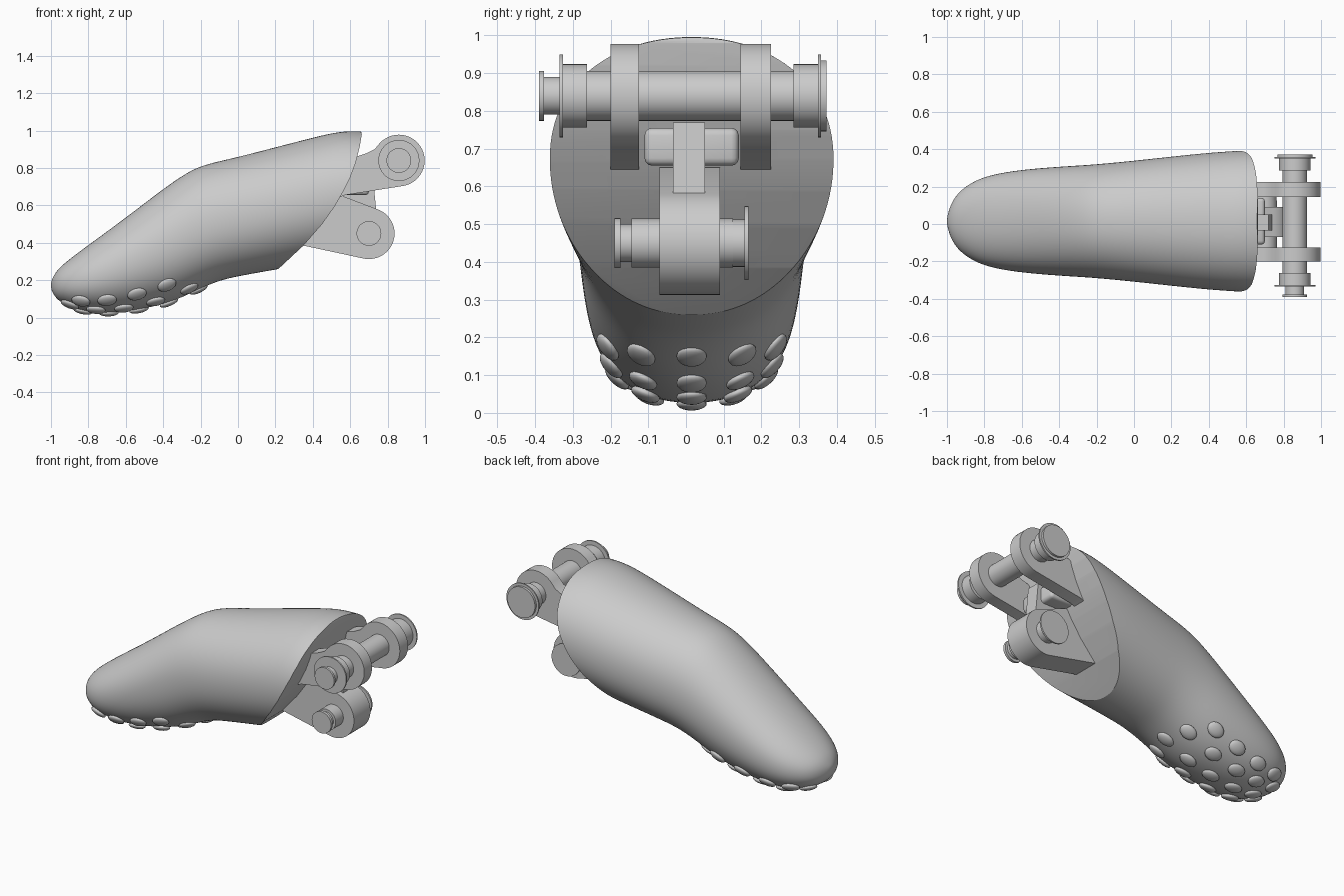
import bpy, bmesh, math
from mathutils import Vector, Matrix

if "Cube" in bpy.data.objects:
    bpy.data.objects.remove(bpy.data.objects["Cube"], do_unlink=True)

grey = bpy.data.materials.new("plain grey")
grey.use_nodes = True
grey.diffuse_color = (0.6, 0.6, 0.6, 1)
grey.node_tree.nodes["Principled BSDF"].inputs["Base Color"].default_value = (0.6, 0.6, 0.6, 1)

MID = 0.015  # centre line of the body in y


def finish(name, bm, angle=35):
    bmesh.ops.recalc_face_normals(bm, faces=bm.faces)
    mesh = bpy.data.meshes.new(name)
    bm.to_mesh(mesh)
    bm.free()
    obj = bpy.data.objects.new(name, mesh)
    bpy.context.collection.objects.link(obj)
    mesh.materials.append(grey)
    smooth(obj, angle)
    return obj


def smooth(obj, angle):
    bpy.ops.object.select_all(action='DESELECT')
    obj.select_set(True)
    bpy.context.view_layer.objects.active = obj
    bpy.ops.object.shade_smooth_by_angle(angle=math.radians(angle))


def extrude_profile(name, points, y0, y1, bevel=0):
    """Prism from an outline in the xz plane."""
    bm = bmesh.new()
    face = bm.faces.new([bm.verts.new((x, y0, z)) for x, z in points])
    res = bmesh.ops.extrude_face_region(bm, geom=[face])
    moved = [g for g in res["geom"] if isinstance(g, bmesh.types.BMVert)]
    bmesh.ops.translate(bm, verts=moved, vec=(0, y1 - y0, 0))
    if bevel:
        bmesh.ops.bevel(bm, geom=bm.edges[:], offset=bevel, segments=3,
                        profile=0.5, affect='EDGES')
    return finish(name, bm)


def arc(cx, cz, r, a0, a1, n=28):
    steps = [math.radians(a0 + (a1 - a0) * i / n) for i in range(n + 1)]
    return [(cx + r * math.cos(a), cz + r * math.sin(a)) for a in steps]


def turned_pin(name, cx, cz, steps, n=40):
    """Stepped round pin along y; steps are (y start, y end, radius)."""
    bm = bmesh.new()
    for y0, y1, r in steps:
        place = Matrix.Translation((cx, (y0 + y1) / 2, cz)) @ Matrix.Rotation(math.pi / 2, 4, 'X')
        bmesh.ops.create_cone(bm, cap_ends=True, segments=n, radius1=r, radius2=r,
                              depth=y1 - y0, matrix=place)
    return finish(name, bm)


# Body stations: x, bottom, top, half width
stations = [
    (-1.0, .155, .19, .015), (-.99, .13, .215, .06), (-.97, .1, .25, .11),
    (-.93, .07, .29, .165), (-.85, .04, .352, .22), (-.75, .022, .425, .253),
    (-.6, .028, .535, .277), (-.4, .067, .69, .293), (-.28, .115, .773, .3),
    (-.2, .155, .812, .306), (-.1, .197, .838, .315), (0, .22, .86, .325),
    (.2, .255, .912, .347), (.4, .29, .964, .368), (.55, .32, 1.0, .378),
    (.66, .34, .998, .384), (.85, .37, .985, .39)]


def body_point(x, phi):
    """Point on the body skin; phi is measured from straight down."""
    for a, b in zip(stations, stations[1:]):
        if x <= b[0]:
            break
    t = (x - a[0]) / (b[0] - a[0])
    low, high, wide = (a[i] + (b[i] - a[i]) * t for i in (1, 2, 3))
    s, c = math.sin(phi), math.cos(phi)
    k = 0.94
    return Vector((x, MID + wide * math.copysign(abs(s) ** k, s),
                   (low + high) / 2 - (high - low) / 2 * math.copysign(abs(c) ** k, c)))


# Finger body: lofted rings, smoothed, then trimmed by a curved slanted cut
bm = bmesh.new()
N = 32
rings = [[bm.verts.new(body_point(s[0], math.tau * i / N)) for i in range(N)] for s in stations]
for r0, r1 in zip(rings, rings[1:]):
    for i in range(N):
        j = (i + 1) % N
        bm.faces.new((r0[i], r0[j], r1[j], r1[i]))
bm.faces.new(rings[0])
bm.faces.new(rings[-1])
body = finish("finger_body", bm)

cut_curve = [(0, .08), (.1, .155), (.22, .264), (.35, .385), (.45, .5), (.515, .592), (.56, .67),
             (.6, .75), (.63, .83), (.652, .92), (.662, .98), (.655, 1.01), (.64, 1.2)]
cutter = extrude_profile("trim_cutter", [(-1.3, 1.2), (-1.3, -.4), (0, -.4)] + cut_curve, -.8, .8)
cutter.hide_render = True
sub = body.modifiers.new("smooth_skin", 'SUBSURF')
sub.levels = sub.render_levels = 2
trim = body.modifiers.new("trim", 'BOOLEAN')
trim.operation = 'INTERSECT'
trim.solver = 'EXACT'
trim.object = cutter
bpy.context.view_layer.update()
trimmed = bpy.data.meshes.new_from_object(body.evaluated_get(bpy.context.evaluated_depsgraph_get()))
body.modifiers.clear()
body.data = trimmed
bpy.data.objects.remove(cutter, do_unlink=True)
smooth(body, 30)

# Grip bumps on the underside
rows = {0: (-.83, -.69, -.53, -.37, -.21), 25: (-.9, -.76, -.61, -.44, -.26),
        48: (-.84, -.7, -.54, -.38)}
bm = bmesh.new()
for deg, xs in rows.items():
    for side in ((1, -1) if deg else (1,)):
        for x in xs:
            phi = math.radians(deg) * side
            p = body_point(x, phi)
            u = (body_point(x + .03, phi) - body_point(x - .03, phi)).normalized()
            v = body_point(x, phi + .1) - body_point(x, phi - .1)
            n = u.cross(v).normalized()
            v = n.cross(u)
            frame = Matrix((u, v, n)).transposed().to_4x4()
            bmesh.ops.create_uvsphere(
                bm, u_segments=20, v_segments=12, radius=1,
                matrix=Matrix.Translation(p) @ frame @ Matrix.Diagonal((.052, .04, .018, 1)))
finish("grip_bumps", bm, 60)

# Upper hinge: two lugs with round eyes
upper = (.86, .84)
lug = [(.5, .625), (.57, .655)] + arc(*upper, .138, -82, 138) + [(.73, .9), (.69, .88), (.63, .86), (.5, .8)]
for name, y0, y1 in (("right_lug", -.2, -.125), ("left_lug", .145, .225)):
    extrude_profile(name, lug, y0, y1)

# Lower hinge lug, and the web and block between the upper lugs
lower = (.7, .45)
extrude_profile("lower_lug", [(.3, .39), (.35, .385)] + arc(*lower, .137, -102, 72)
                + [(.56, .65), (.45, .65)], -.07, .09)
extrude_profile("centre_web", [(.5, .56), (.74, .56), (.72, .77), (.5, .77)], -.035, .05)
extrude_profile("cross_block", [(.5, .655), (.7, .655), (.7, .755), (.5, .755)], -.11, .14, .02)

# Hinge pins with collars, thin flanges and heads
turned_pin("upper_pin", *upper, [
    (-.385, .365, .05), (-.265, .29, .066), (-.39, -.376, .066), (-.335, -.326, .11),
    (-.326, -.262, .084), (.285, .35, .084), (.35, .358, .11), (.358, .372, .094)])
turned_pin("lower_pin", *lower, [
    (-.185, .15, .05), (-.145, .125, .065), (-.19, -.174, .066), (.12, .155, .063),
    (.155, .165, .098)])
